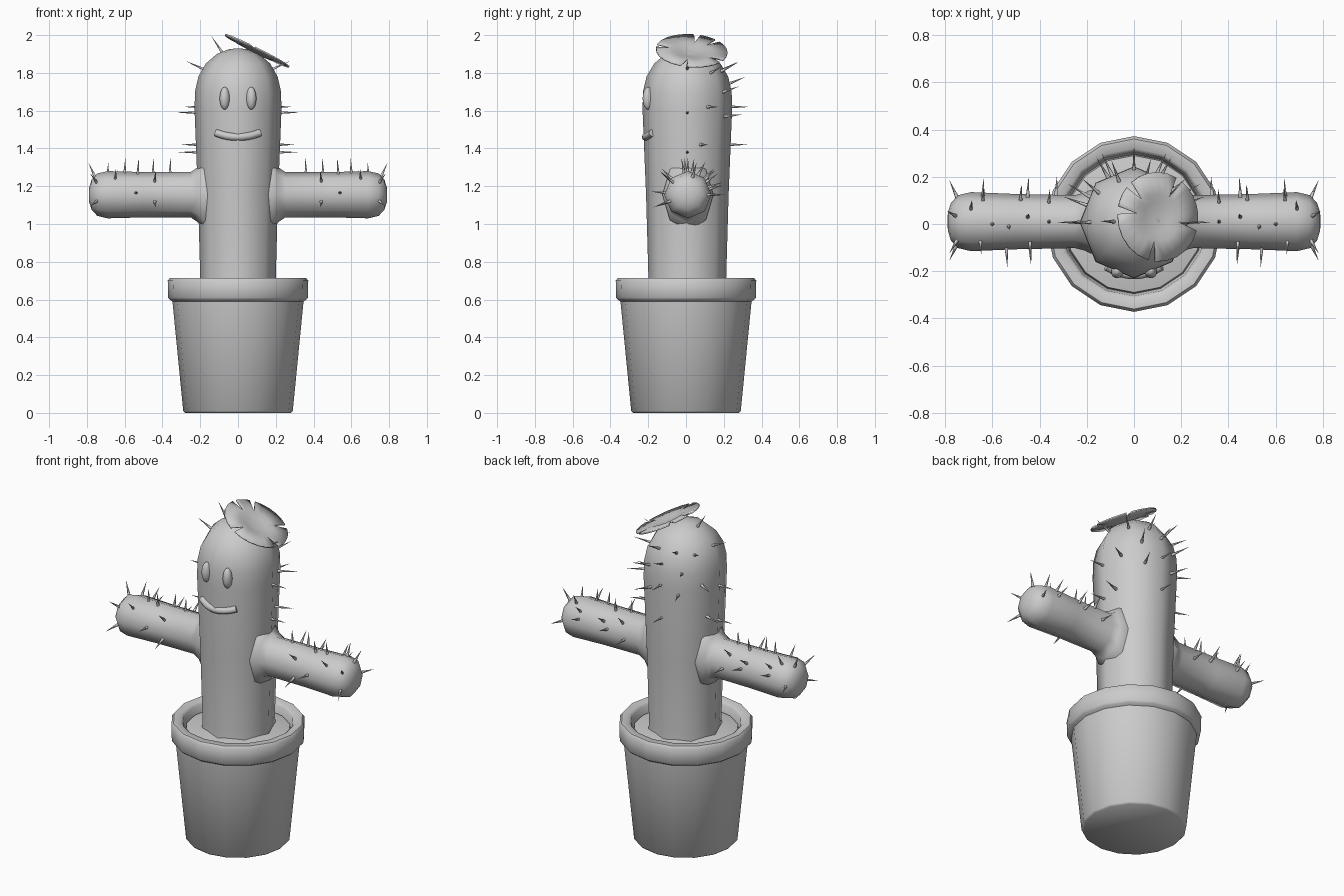
import bpy
import bmesh
from math import sin, cos, radians, pi
from mathutils import Matrix, Vector

cube = bpy.data.objects.get("Cube")
if cube:
    bpy.data.objects.remove(cube, do_unlink=True)

# One plain grey for the whole model
GREY = (0.6, 0.6, 0.6, 1)
grey = bpy.data.materials.new("plain_grey")
grey.use_nodes = True
grey.diffuse_color = GREY
grey.node_tree.nodes["Principled BSDF"].inputs["Base Color"].default_value = GREY


def finish(bm, name, angle):
    """Turn a bmesh into a smooth-shaded object."""
    bmesh.ops.recalc_face_normals(bm, faces=bm.faces)
    me = bpy.data.meshes.new(name)
    bm.to_mesh(me)
    bm.free()
    me.materials.append(grey)
    me.shade_smooth()
    me.set_sharp_from_angle(angle=radians(angle))
    ob = bpy.data.objects.new(name, me)
    bpy.context.collection.objects.link(ob)
    return ob


def loft(name, rings, sides, matrix=Matrix(), angle=60):
    """Skin elliptical rings (height, radius x, radius y) and cap both ends."""
    bm = bmesh.new()
    loops = []
    for h, rx, ry in rings:
        loops.append([bm.verts.new(matrix @ Vector((rx * cos(a), ry * sin(a), h)))
                      for a in (2 * pi * i / sides for i in range(sides))])
    for low, high in zip(loops, loops[1:]):
        for i in range(sides):
            j = (i + 1) % sides
            bm.faces.new((low[i], low[j], high[j], high[i]))
    bm.faces.new(loops[0])
    bm.faces.new(loops[-1])
    return finish(bm, name, angle)


def spine(bm, base, direction, length):
    """Add one thin cone pointing along direction."""
    d = Vector(direction).normalized()
    turn = Vector((0, 0, 1)).rotation_difference(d).to_matrix().to_4x4()
    centre = Vector(base) + d * (length / 2 - 0.01)
    bmesh.ops.create_cone(bm, cap_ends=True, segments=6, radius1=0.009, radius2=0.0005,
                          depth=length, matrix=Matrix.Translation(centre) @ turn)


# Pot with a thick rim, and the soil inside it
pot = [(0, 0.28), (0.01, 0.29), (0.59, 0.347), (0.6, 0.362), (0.61, 0.37), (0.7, 0.372),
       (0.715, 0.36), (0.715, 0.32), (0.7, 0.305), (0.63, 0.295)]
loft("pot", [(h, r, r) for h, r in pot], 16, angle=50)
soil = [(0.62, 0.297), (0.66, 0.29), (0.68, 0.19)]
loft("soil", [(h, r, r) for h, r in soil], 16)

# Cactus trunk with a rounded top
trunk = [(0.64, 0.205), (0.72, 0.2), (1.15, 0.212), (1.6, 0.23), (1.7, 0.228), (1.78, 0.21),
         (1.85, 0.17), (1.9, 0.112), (1.925, 0.05), (1.93, 0.01)]
loft("trunk", [(h, r, r * 1.03) for h, r in trunk], 8, Matrix.Translation((0, 0.007, 0)))

# Arms, flared where they meet the trunk
ARM_Z = 1.155
arm = [(0.1, 0.12, 0.2), (0.185, 0.135, 0.19), (0.21, 0.122, 0.148), (0.25, 0.112, 0.12),
       (0.5, 0.117, 0.12), (0.69, 0.125, 0.125), (0.745, 0.112, 0.112), (0.775, 0.08, 0.08),
       (0.788, 0.04, 0.04), (0.79, 0.01, 0.01)]
for side, label in ((1, "left"), (-1, "right")):
    frame = Matrix(((0, 0, side, 0), (1, 0, 0, 0.01), (0, 1, 0, ARM_Z), (0, 0, 0, 1)))
    loft(label + "_arm", arm, 8, frame)

    # Arm spines: distance along the arm, angle around it from back over the top
    spots = [(0.36, 90), (0.45, 80), (0.53, 100), (0.6, 95), (0.69, 62), (0.76, 75),
             (0.44, 140), (0.65, 135), (0.75, 140), (0.54, 175), (0.44, 200), (0.75, 200),
             (0.36, 45), (0.45, 15), (0.48, 35), (0.64, 20), (0.64, 42), (0.75, 0), (0.33, 0)]
    bm = bmesh.new()
    for x, deg in spots:
        a = radians(deg)
        r = 0.118 if x < 0.7 else 0.105
        spine(bm, (side * x, 0.01 + r * cos(a), ARM_Z + r * sin(a)),
              (side * (0.45 if x > 0.7 else -0.05), cos(a), sin(a)), 0.085)
    finish(bm, label + "_arm_spines", 60)

    # Eye
    bm = bmesh.new()
    shape = (Matrix.Translation((side * 0.07, -0.2, 1.665))
             @ Matrix.Rotation(side * radians(20), 4, 'Z') @ Matrix.Diagonal((0.027, 0.03, 0.06, 1)))
    bmesh.ops.create_uvsphere(bm, u_segments=16, v_segments=10, radius=1, matrix=shape)
    finish(bm, label + "_eye", 60)

# Trunk spines: angle around the trunk, height, upward lean
bm = bmesh.new()
for deg, z, lean in [(0, 1.38, 0), (180, 1.38, 0), (0, 1.59, 0), (180, 1.59, 0),
                     (30, 1.62, 0), (150, 1.62, 0), (20, 1.42, 0), (160, 1.42, 0),
                     (90, 1.62, 0), (65, 1.57, 0.1), (115, 1.57, 0.1), (90, 1.42, 0),
                     (60, 1.7, 0.3), (120, 1.7, 0.3), (90, 1.74, 0.4), (75, 1.81, 0.5),
                     (110, 1.81, 0.5), (180, 1.82, 0.45), (0, 1.82, 0.45), (140, 1.8, 0.4),
                     (40, 1.8, 0.4), (178, 1.91, 1.5)]:
    a = radians(deg)
    for (h0, r0), (h1, r1) in zip(trunk, trunk[1:]):
        if h0 <= z <= h1:
            r = (r0 + (r1 - r0) * (z - h0) / (h1 - h0)) * 0.97
    spine(bm, (r * cos(a), 0.007 + r * sin(a), z), (cos(a), sin(a), lean), 0.11)
finish(bm, "trunk_spines", 60)

# Smiling mouth, a bevelled curve wrapped on the trunk
curve = bpy.data.curves.new("mouth", 'CURVE')
curve.dimensions = '3D'
curve.bevel_depth = 0.02
curve.bevel_resolution = 2
curve.use_fill_caps = True
line = curve.splines.new('POLY')
line.points.add(8)
for i, p in enumerate(line.points):
    t = (i - 4) / 4
    p.co = (0.115 * t, -0.214 + 0.036 * t * t, 1.46 + 0.022 * t * t, 1)
line.use_smooth = True
curve.materials.append(grey)
mouth = bpy.data.objects.new("mouth", curve)
bpy.context.collection.objects.link(mouth)
bpy.context.view_layer.objects.active = mouth
mouth.select_set(True)
bpy.ops.object.convert(target='MESH')

# Flower: a tilted disc with a dimple and slits between uneven petals
tilt = Vector((0, 0, 1)).rotation_difference(Vector((0.5, 0.07, 1))).to_matrix().to_4x4()
place = Matrix.Translation((0.1, 0.03, 1.915)) @ tilt
slits = [-100, -12, 57, 135, 172, 260]
STEPS = 5
bm = bmesh.new()
middle = bm.verts.new(place @ Vector((0, 0, -0.018)))
for start, end in zip(slits, slits[1:]):
    rows = []
    for r, z, gap in ((0.065, -0.008, 0), (0.1, 0, 0), (0.19, 0.002, 5)):
        row = []
        for i in range(STEPS + 1):
            a = radians(start + gap + (end - start - 2 * gap) * i / STEPS)
            row.append(bm.verts.new(place @ Vector((r * cos(a), r * sin(a), z))))
        rows.append(row)
    for i in range(STEPS):
        bm.faces.new((middle, rows[0][i], rows[0][i + 1]))
        for inner, outer in zip(rows, rows[1:]):
            bm.faces.new((inner[i], outer[i], outer[i + 1], inner[i + 1]))
bmesh.ops.remove_doubles(bm, verts=bm.verts, dist=0.0005)
flower = finish(bm, "flower", 40)
thick = flower.modifiers.new("thickness", 'SOLIDIFY')
thick.thickness = 0.008
thick.offset = 0
